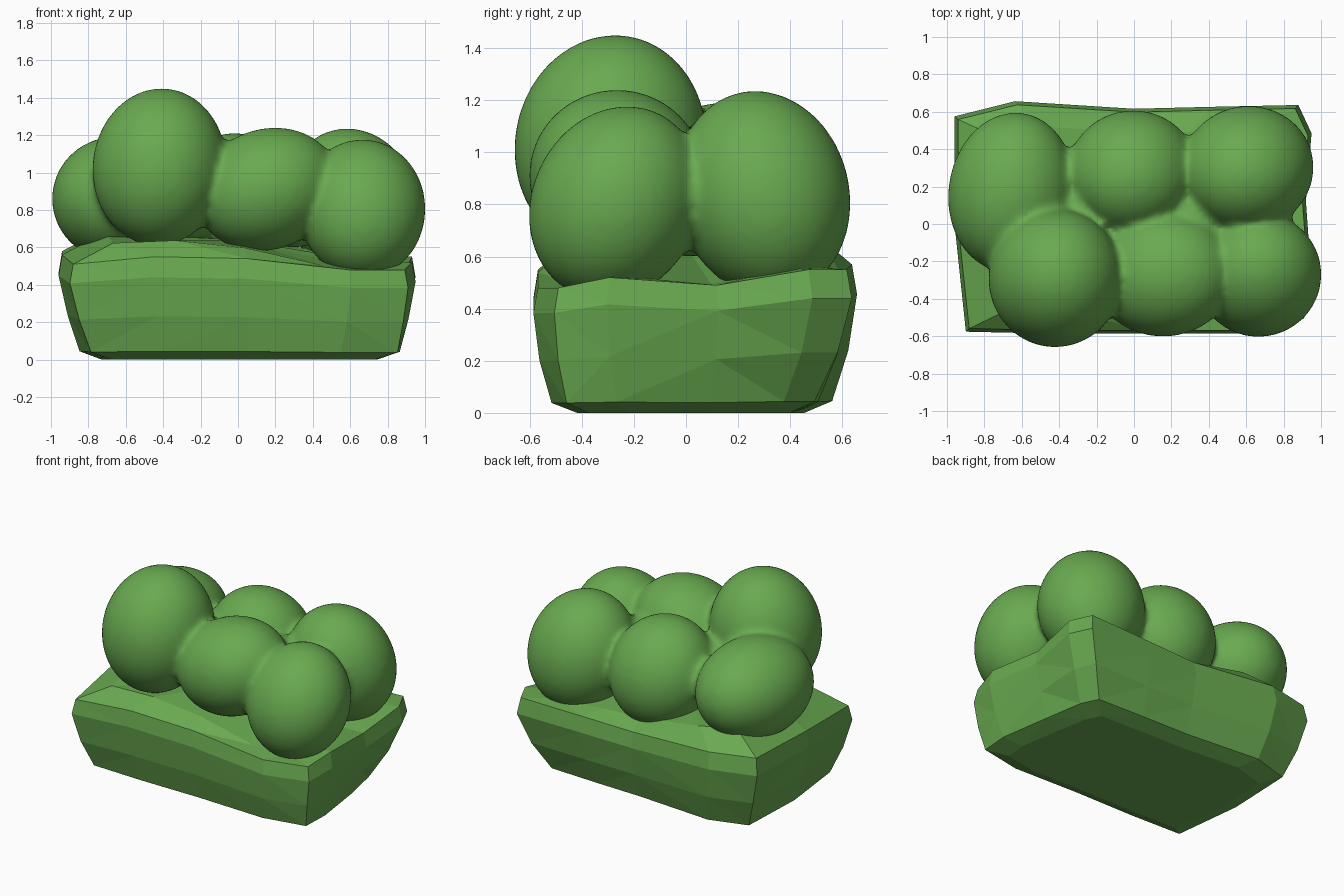
import bpy, bmesh, math
from mathutils import Matrix, Vector, Euler

if "Cube" in bpy.data.objects:
    bpy.data.objects.remove(bpy.data.objects["Cube"])

green = bpy.data.materials.new("leaf_green")
green.diffuse_color = (0.14, 0.40, 0.08, 1)
green.use_nodes = True
green.node_tree.nodes["Principled BSDF"].inputs["Base Color"].default_value = green.diffuse_color


def make_object(name, bm):
    bmesh.ops.recalc_face_normals(bm, faces=bm.faces[:])
    mesh = bpy.data.meshes.new(name)
    bm.to_mesh(mesh)
    bm.free()
    obj = bpy.data.objects.new(name, mesh)
    bpy.context.collection.objects.link(obj)
    mesh.materials.append(green)
    return obj


# Rough faceted base: plan outline (x, y, rim height, foot shrink) lofted through levels
outline = [(-0.89, -0.57, 0.51, 0.96), (-0.45, -0.58, 0.55, 0.98), (0.05, -0.58, 0.54, 0.98),
           (0.60, -0.58, 0.48, 1), (0.90, -0.50, 0.48, 1.03), (0.94, -0.30, 0.52, 1),
           (0.91, 0.12, 0.49, 0.97), (0.94, 0.48, 0.55, 0.88), (0.87, 0.63, 0.55, 0.88),
           (0.40, 0.62, 0.54, 0.92), (0.00, 0.61, 0.53, 0.95), (-0.63, 0.65, 0.57, 0.97),
           (-0.95, 0.57, 0.58, 0.95), (-0.95, 0.00, 0.56, 0.97)]
# height as a fraction of the rim, scale in x, scale in y, amount of foot shrink
levels = [(0.0, 0.79, 0.72, 1), (0.08, 0.92, 0.89, 1), (0.42, 0.97, 0.97, 0.4),
          (0.80, 1.01, 1.01, 0), (1.0, 0.99, 0.98, 0)]
bm = bmesh.new()
rings = []
for f, sx, sy, amount in levels:
    ring = []
    for x, y, h, foot in outline:
        k = 1 + (foot - 1) * amount
        ring.append(bm.verts.new((x * sx * k, y * sy * k, h * f)))
    rings.append(ring)
n = len(outline)
# gently domed top under the bushes, higher on the left
rings.append([bm.verts.new((x * 0.75, y * 0.8, h + 0.06 - 0.06 * x))
              for x, y, h, foot in outline])
for low, high in zip(rings, rings[1:]):
    for i in range(n):
        j = (i + 1) % n
        bm.faces.new((low[i], low[j], high[j], high[i]))
bm.faces.new(rings[0])
centre = bm.verts.new((0, 0, 0.64))
for i in range(n):
    bm.faces.new((rings[-1][i], rings[-1][(i + 1) % n], centre))
bmesh.ops.triangulate(bm, faces=[f for f in bm.faces if len(f.verts) == 4])
make_object("faceted_base", bm)

# Six rounded bushes, then two fillers: centre, radii, tilt in degrees
bushes = [((-0.655, 0.17, 0.86), (0.335, 0.425, 0.33), (0, 0, -8)),
          ((-0.42, -0.29, 1.03), (0.355, 0.365, 0.42), (-10, 6, 0)),
          ((0.155, -0.265, 0.91), (0.385, 0.335, 0.32), (0, -20, 0)),
          ((0.665, -0.27, 0.805), (0.335, 0.32, 0.38), (-25, 0, 0)),
          ((-0.01, 0.275, 0.845), (0.345, 0.325, 0.37), (20, -14, 0)),
          ((0.605, 0.295, 0.84), (0.35, 0.33, 0.40), (14, -14, 0)),
          ((-0.27, 0.06, 0.84), (0.20, 0.20, 0.20), (0, 0, 0)),
          ((0.30, 0.02, 0.82), (0.24, 0.22, 0.22), (0, 0, 0))]
bm = bmesh.new()
for centre, radii, tilt in bushes:
    rot = Euler([math.radians(a) for a in tilt]).to_matrix().to_4x4()
    scale = Matrix.Diagonal((*radii, 1))
    bmesh.ops.create_icosphere(bm, subdivisions=4, radius=1.008,
                               matrix=Matrix.Translation(centre) @ rot @ scale)
bush = make_object("bush_cluster", bm)

# Blend the bushes softly where they meet
remesh = bush.modifiers.new("blend", 'REMESH')
remesh.mode = 'VOXEL'
remesh.voxel_size = 0.022
remesh.use_smooth_shade = True
smooth = bush.modifiers.new("soften", 'SMOOTH')
smooth.factor = 0.5
smooth.iterations = 8
for p in bush.data.polygons:
    p.use_smooth = True
